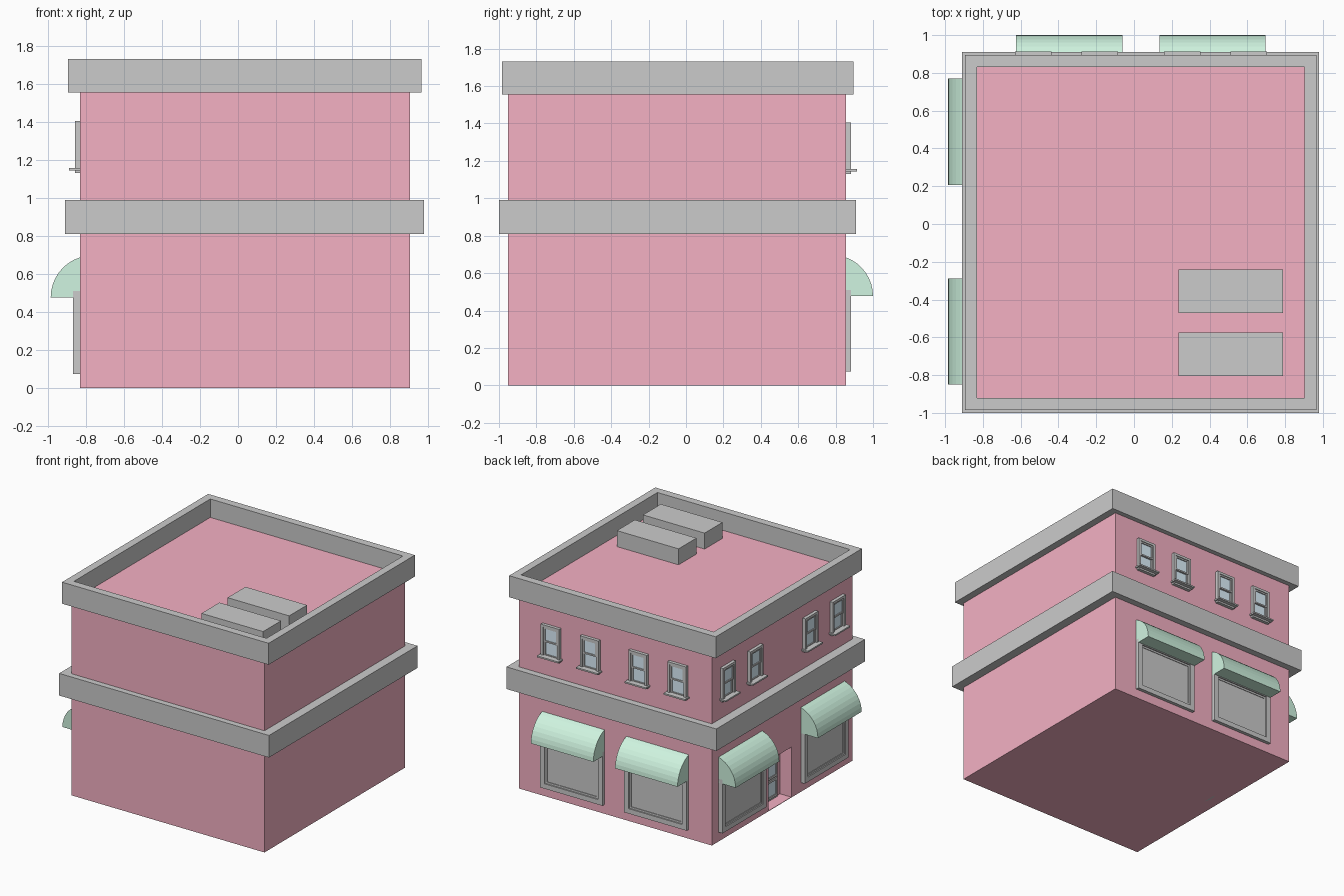
import bpy, bmesh, math
from mathutils import Vector

if "Cube" in bpy.data.objects:
    bpy.data.objects.remove(bpy.data.objects["Cube"])


def material(name, rgb):
    m = bpy.data.materials.new(name)
    m.diffuse_color = (*rgb, 1)
    m.use_nodes = True
    m.node_tree.nodes["Principled BSDF"].inputs["Base Color"].default_value = m.diffuse_color
    return m


PINK = material("pink_wall", (0.91, 0.44, 0.55))
GREEN = material("green_canvas", (0.63, 0.91, 0.75))
GLASS = material("blue_glass", (0.74, 0.90, 1.0))
GREY = material("grey_trim", (0.8, 0.8, 0.8))

X0, X1, Y0, Y1 = -0.832, 0.905, -0.952, 0.856   # wall planes


def finish(bm, name, mats):
    bmesh.ops.recalc_face_normals(bm, faces=bm.faces[:])
    me = bpy.data.meshes.new(name)
    bm.to_mesh(me)
    bm.free()
    for m in mats:
        me.materials.append(m)
    ob = bpy.data.objects.new(name, me)
    bpy.context.collection.objects.link(ob)
    return ob


def cube_bm(a, b):
    bm = bmesh.new()
    bmesh.ops.create_cube(bm, size=1)
    for v in bm.verts:
        v.co = Vector([(p + q) / 2 + c * abs(q - p) for p, q, c in zip(a, b, v.co)])
    return bm


def box(name, a, b, mat=None):
    return finish(cube_bm(a, b), name, [mat] if mat else [])


def recessed(name, a, b, out, border, depth, fill):
    """Box whose face towards 'out' is inset and sunk, with the sunk face in another material."""
    bm = cube_bm(a, b)
    bm.normal_update()
    out = Vector(out)
    face = max(bm.faces, key=lambda f: f.normal.dot(out))
    bmesh.ops.inset_region(bm, faces=[face], thickness=border, use_even_offset=True)
    new = bmesh.ops.extrude_face_region(bm, geom=[face])["geom"]
    bmesh.ops.translate(bm, verts=[g for g in new if isinstance(g, bmesh.types.BMVert)],
                        vec=-out * depth)
    if face.is_valid:
        bmesh.ops.delete(bm, geom=[face], context='FACES_ONLY')
    for g in new:
        if isinstance(g, bmesh.types.BMFace):
            g.material_index = 1
    return finish(bm, name, [GREY, fill])


# Facade coordinates: u along the wall, w outwards, z up
OUT = {"back": (0, 1, 0), "left": (-1, 0, 0)}


def on(wall, u, w, z):
    return (u, Y1 + w, z) if wall == "back" else (X0 - w, u, z)


def wall_box(name, wall, u, w, z, mat=None):
    return box(name, on(wall, u[0], w[0], z[0]), on(wall, u[1], w[1], z[1]), mat)


def wall_pane(name, wall, u, w, z, border, depth, fill=GLASS):
    return recessed(name, on(wall, u[0], w[0], z[0]), on(wall, u[1], w[1], z[1]),
                    OUT[wall], border, depth, fill)


def awning(name, wall, u, reach, r=0.22, z0=0.477, n=8):
    start = math.acos((r - reach) / r)
    prof = [(0, z0)]
    for i in range(n + 1):
        t = start * (1 - i / n)
        prof.append((reach - r + r * math.cos(t), z0 + r * math.sin(t)))
    bm = bmesh.new()
    f = bm.faces.new([bm.verts.new(on(wall, u[0], w, z)) for w, z in prof])
    new = bmesh.ops.extrude_face_region(bm, geom=[f])["geom"]
    shift = Vector(on(wall, u[1], 0, 0)) - Vector(on(wall, u[0], 0, 0))
    bmesh.ops.translate(bm, verts=[g for g in new if isinstance(g, bmesh.types.BMVert)], vec=shift)
    return finish(bm, name, [GREEN])


def shop_window(name, wall, u, proud):
    z = (0.075, 0.51)
    wall_pane(name + "_frame", wall, u, (-0.02, proud), z, 0.04, 0.015, GREY)
    k = 0.04
    wall_pane(name + "_glass", wall, (u[0] + k, u[1] - k), (-0.015, proud - 0.01),
              (z[0] + k, z[1] - k), 0.015, 0.012)


def sash_window(name, wall, c):
    h, k = 0.083, 0.02
    wall_pane(name + "_casing", wall, (c - h, c + h), (-0.02, 0.026), (1.13, 1.405), k, 0.024, GREY)
    u = (c - h + k, c + h - k)
    wall_pane(name + "_lower_sash", wall, u, (-0.01, 0.012), (1.15, 1.277), 0.012, 0.008)
    wall_pane(name + "_upper_sash", wall, u, (-0.01, 0.020), (1.265, 1.385), 0.012, 0.008)
    wall_box(name + "_sill", wall, (c - 0.096, c + 0.096), (0, 0.057), (1.144, 1.156))


# Main body with a doorway recess cut from the left wall
body = box("building_body", (X0, Y0, 0), (X1, Y1, 1.57), PINK)
cutter = box("doorway_cutter", (X0 - 0.1, -0.165, 0.004), (-0.73, 0.125, 0.41), PINK)
cutter.hide_render = True
cutter.hide_set(True)
mod = body.modifiers.new("doorway", 'BOOLEAN')
mod.operation, mod.solver, mod.object = 'DIFFERENCE', 'EXACT', cutter
bpy.context.view_layer.objects.active = body
bpy.context.view_layer.update()
body.data = bpy.data.meshes.new_from_object(
    body.evaluated_get(bpy.context.evaluated_depsgraph_get()))
body.modifiers.clear()
bpy.data.objects.remove(cutter)

# Floor ledge, and roof parapet with the pink roof sunk inside it
box("floor_ledge", (-0.91, -1.0, 0.81), (0.979, 0.91, 0.99))
recessed("roof_parapet", (-0.895, -0.984, 1.555), (0.965, 0.895, 1.73),
         (0, 0, 1), 0.063, 0.15, PINK)

# Rooftop units
for i, y in enumerate((-0.69, -0.355)):
    box(f"roof_unit_{i}", (0.235, y - 0.115, 1.57), (0.79, y + 0.115, 1.71))

# Shop windows, awnings and upper windows on the two street walls
for wall, centres, reach, proud in (("back", (0.415, -0.343), 0.144, 0.027),
                                    ("left", (0.488, -0.570), 0.153, 0.036)):
    for i, c in enumerate(centres):
        u = (c - 0.281, c + 0.281)
        shop_window(f"{wall}_shop_window_{i}", wall, u, proud)
        awning(f"{wall}_awning_{i}", wall, u, reach)
        pair = c + (0.016 if c > 0 and wall == "back" else -0.014 if wall == "back" else 0)
        for j, s in enumerate((-0.176, 0.176)):
            sash_window(f"{wall}_window_{i}_{j}", wall, pair + s)

# Entrance door with two panes
D = -0.832 + 0.742
box("door_leaf", (-0.74, -0.12, 0), (-0.715, 0.08, 0.38))
for name, z in (("door_lower_pane", (0.02, 0.17)), ("door_upper_pane", (0.18, 0.365))):
    wall_pane(name, "left", (-0.108, 0.068), (D - 0.005, D + 0.008), z, 0.018, 0.006)
